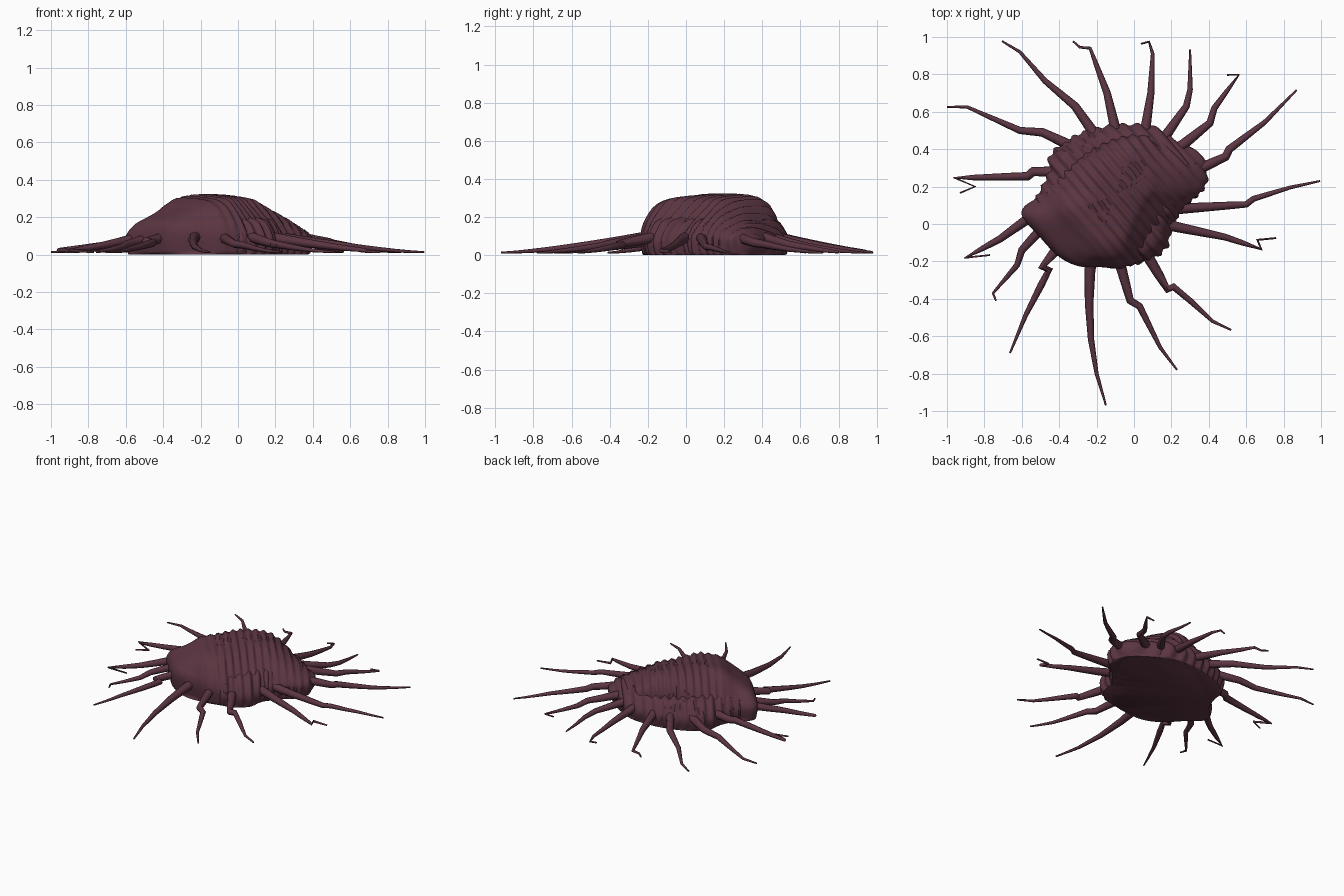
import bpy, bmesh, math
from mathutils import Vector

if "Cube" in bpy.data.objects:
    bpy.data.objects.remove(bpy.data.objects["Cube"])

plum = bpy.data.materials.new("dark plum")
plum.diffuse_color = (0.105, 0.036, 0.053, 1)
plum.use_nodes = True
plum.node_tree.nodes["Principled BSDF"].inputs["Base Color"].default_value = plum.diffuse_color


def catmull(a, b, c, d, t):
    return 0.5 * (2 * b + (c - a) * t + (2 * a - 5 * b + 4 * c - d) * t * t
                  + (3 * b - a - 3 * c + d) * t ** 3)


def closed_outline(pts, sub):
    p = [Vector(q) for q in pts]
    n = len(p)
    return [catmull(p[i - 1], p[i], p[(i + 1) % n], p[(i + 2) % n], k / sub)
            for i in range(n) for k in range(sub)]


def smooth(a, b, x):
    t = min(1, max(0, (x - a) / (b - a)))
    return t * t * (3 - 2 * t)


def ridge_u(co):
    """Position along the axis that the ridges cross."""
    return co.x * 0.76 + co.y * 0.65


def loft(name, outline, levels, steps, origin, bump):
    """Stack scaled outlines; levels = (z, centre x, centre y, scale x, scale y)."""
    bm = bmesh.new()
    lv = [Vector(l) for l in levels]
    rows = []
    for i in range(len(lv) - 1):
        a, d = lv[max(i - 1, 0)], lv[min(i + 2, len(lv) - 1)]
        rows += [catmull(a, lv[i], lv[i + 1], d, k / steps) for k in range(steps)]
    rows.append(lv[-1])
    rings = [[bm.verts.new((r[1] + (p.x - origin[0]) * r[3],
                            r[2] + (p.y - origin[1]) * r[4], r[0]))
              for p in outline] for r in rows]
    n = len(outline)
    for lo, hi in zip(rings, rings[1:]):
        for j in range(n):
            k = (j + 1) % n
            bm.faces.new((lo[j], lo[k], hi[k], hi[j]))
    bm.faces.new(rings[0])
    bm.faces.new(rings[-1])
    bmesh.ops.recalc_face_normals(bm, faces=bm.faces)
    bm.normal_update()
    moves = [(v, v.normal * bump(v.co)) for v in bm.verts if v.co.z > 0.004]
    for v, m in moves:
        v.co += m
    me = bpy.data.meshes.new(name)
    bm.to_mesh(me)
    bm.free()
    return finish(name, me)


def finish(name, me):
    ob = bpy.data.objects.new(name, me)
    bpy.context.collection.objects.link(ob)
    me.materials.clear()
    me.materials.append(plum)
    bpy.ops.object.select_all(action='DESELECT')
    ob.select_set(True)
    bpy.context.view_layer.objects.active = ob
    bpy.ops.object.shade_smooth_by_angle(angle=math.radians(50))
    return ob


# Ridged domed shell
shell = [(-.60, .05), (-.50, .18), (-.41, .30), (-.28, .40), (-.10, .47), (.10, .50),
         (.25, .44), (.37, .33), (.38, .20), (.28, .10), (.20, .00), (.12, -.11),
         (.03, -.20), (-.20, -.24), (-.35, -.20), (-.48, -.08)]


def shell_bump(co):
    u = ridge_u(co)
    ridges = 0.007 * math.cos(2 * math.pi * u / 0.05) * smooth(-.28, -.1, u)
    folds = 0.008 * math.sin(u * 30 + 1) * (1 - smooth(-.28, -.1, u))
    return ridges + folds + 0.006 * math.sin(13 * co.x - 9 * co.y)


loft("ridged_shell", closed_outline(shell, 12),
     [(0, -.11, .13, .97, .97), (.09, -.11, .13, 1, 1), (.15, -.13, .12, .88, .96),
      (.20, -.135, .125, .73, .91), (.25, -.135, .13, .57, .82), (.29, -.12, .14, .42, .66),
      (.308, -.115, .15, .28, .45), (.315, -.11, .15, .13, .2), (.316, -.11, .15, .01, .01)],
     6, (-.11, .13), shell_bump)

# Low beaded skirt showing on two sides of the shell
skirt = [(-.55, .05), (-.47, .25), (-.44, .38), (-.30, .48), (-.10, .53), (.10, .52),
         (.24, .43), (.33, .33), (.33, .20), (.25, .08), (.20, -.02), (.18, -.12),
         (.08, -.20), (-.05, -.21), (-.22, -.21), (-.43, -.08)]
loft("beaded_skirt", closed_outline(skirt, 12),
     [(0, -.11, .15, .96, .96), (.07, -.11, .15, 1, 1), (.13, -.11, .15, .94, .94),
      (.18, -.11, .15, .80, .82), (.20, -.11, .15, .5, .5)],
     5, (-.11, .15), lambda co: 0.009 * math.cos(2 * math.pi * ridge_u(co) / 0.06))


# Tapering, kinked tentacles, each given from the body rim to its tip
def tentacle(name, path):
    p = [Vector(q) for q in path]
    inward = (Vector((-.11, .15)) - p[0]).normalized()
    p.insert(0, p[0] + inward * 0.09)
    # split long spans so taper and droop stay smooth
    fine = []
    for i in range(len(p) - 1):
        k = max(1, round((p[i + 1] - p[i]).length / 0.09))
        fine += [p[i].lerp(p[i + 1], j / k) for j in range(k)]
    fine.append(p[-1])
    run = [0]
    for a, b in zip(fine, fine[1:]):
        run.append(run[-1] + (b - a).length)
    cu = bpy.data.curves.new(name, 'CURVE')
    cu.dimensions = '3D'
    cu.bevel_depth = 1
    cu.bevel_resolution = 2
    cu.use_fill_caps = True
    sp = cu.splines.new('POLY')
    sp.points.add(len(fine) - 1)
    for q, r, pt in zip(fine, run, sp.points):
        t = r / run[-1]
        pt.co = (q.x, q.y, 0.013 + 0.09 * (1 - t) ** 1.4, 1)
        pt.radius = 0.005 + 0.027 * (1 - t)
    tmp = bpy.data.objects.new(name + "_path", cu)
    bpy.context.collection.objects.link(tmp)
    bpy.context.view_layer.update()
    me = bpy.data.meshes.new_from_object(tmp.evaluated_get(
        bpy.context.evaluated_depsgraph_get()))
    bpy.data.objects.remove(tmp)
    finish(name, me)


back = [
    [(-.21, .48), (-.315, .63), (-.476, .765), (-.61, .92), (-.706, .978)],
    [(-.10, .51), (-.144, .70), (-.235, .94), (-.29, .945), (-.326, .977)],
    [(.06, .50), (.09, .70), (.10, .91), (.08, .975), (.037, .963)],
    [(.165, .465), (.28, .63), (.30, .72), (.30, .932)],
    [(.27, .43), (.406, .54), (.43, .62), (.56, .797), (.497, .797)],
    [(.34, .29), (.49, .36), (.51, .40), (.70, .545), (.87, .717)],
    [(-.42, .28), (-.54, .28), (-.57, .255), (-.957, .246), (-.85, .20), (-.93, .166)],
    [(-.34, .42), (-.49, .49), (-.61, .50), (-.893, .626), (-1, .626)]]
front = [
    [(.22, .08), (.60, .105), (.64, .135), (.834, .195), (.995, .23)],
    [(.20, -.01), (.487, -.07), (.68, -.134), (.66, -.085), (.76, -.075)],
    [(.09, -.20), (.18, -.35), (.21, -.335), (.30, -.41), (.42, -.52), (.52, -.567)],
    [(-.075, -.21), (-.02, -.41), (.03, -.44), (.14, -.66), (.23, -.78)],
    [(-.235, -.24), (-.24, -.42), (-.23, -.615), (-.20, -.80), (-.15, -.97)],
    [(-.41, -.13), (-.49, -.23), (-.455, -.245), (-.58, -.49), (-.663, -.69)],
    [(-.49, -.02), (-.60, -.14), (-.625, -.22), (-.754, -.37), (-.738, -.41)],
    [(-.55, .04), (-.717, -.08), (-.90, -.18), (-.77, -.166)]]
for side, group in (("back", back), ("front", front)):
    for i, path in enumerate(group):
        tentacle(f"{side}_tentacle_{i + 1}", path)
